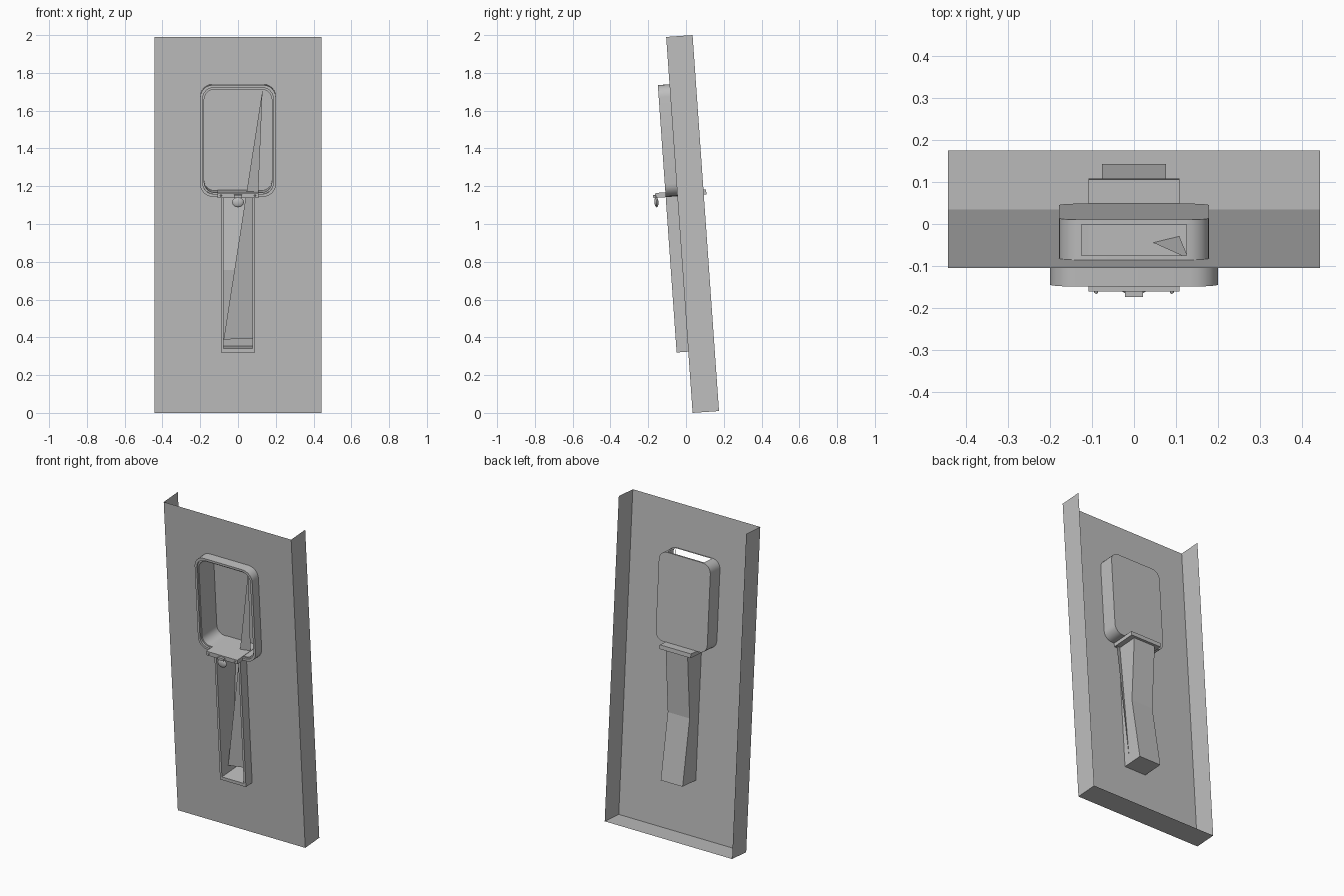
import bpy, bmesh, math
from mathutils import Matrix

cube = bpy.data.objects.get("Cube")
if cube:
    bpy.data.objects.remove(cube, do_unlink=True)

grey = bpy.data.materials.new("plain grey")
grey.use_nodes = True
grey.diffuse_color = (0.52, 0.52, 0.52, 1)
grey.node_tree.nodes["Principled BSDF"].inputs["Base Color"].default_value = grey.diffuse_color

# Everything is built upright (x, depth, height) and leaned forward at the end
LEAN = Matrix.Translation((0, 0.035, 0)) @ Matrix.Rotation(math.radians(4.02), 4, 'X')
HALF, HEIGHT, DEPTH = 0.443, 1.995, 0.14
RIM = -0.062


def finish(name, bm, smooth=False, normals=True):
    if normals:
        bmesh.ops.recalc_face_normals(bm, faces=bm.faces)
    mesh = bpy.data.meshes.new(name)
    bm.to_mesh(mesh)
    bm.free()
    obj = bpy.data.objects.new(name, mesh)
    bpy.context.collection.objects.link(obj)
    mesh.materials.append(grey)
    obj.matrix_world = LEAN
    if smooth:
        bpy.ops.object.select_all(action='DESELECT')
        obj.select_set(True)
        bpy.context.view_layer.objects.active = obj
        bpy.ops.object.shade_smooth_by_angle(angle=math.radians(35))
    return obj


def rounded(w, low, high, r, steps=6):
    """Rounded rectangle, starting at the left end of its bottom edge."""
    pts = []
    corners = [(w - r, low + r), (w - r, high - r), (r - w, high - r), (r - w, low + r)]
    for i, (cx, cz) in enumerate(corners):
        for s in range(steps + 1):
            a = math.pi / 2 * (i - 1 + s / steps)
            pts.append((cx + r * math.cos(a), cz + r * math.sin(a)))
    return pts[-1:] + pts[:-1]


def waisted(w, low, high):
    """Rectangle with an extra point halfway up each side."""
    mid = (low + high) / 2
    return [(-w, low), (w, low), (w, mid), (w, high), (-w, high), (-w, mid)]


def loft(bm, stations):
    """Join outlines placed at depths and close the last one with strips."""
    rings = []
    for outline, depth in stations:
        rings.append([bm.verts.new((x, depth(z) if callable(depth) else depth, z))
                      for x, z in outline])
    n = len(rings[0])
    for a, b in zip(rings, rings[1:]):
        for i in range(n):
            j = (i + 1) % n
            bm.faces.new((a[i], a[j], b[j], b[i]))
    last = rings[-1]
    for k in range(n // 2 - 1):
        bm.faces.new((last[(n - k) % n], last[k + 1], last[k + 2], last[n - k - 1]))


def box(name, x, y, z, half_x, half_y, half_z):
    bm = bmesh.new()
    bmesh.ops.create_cube(bm, size=2, matrix=Matrix.Translation((x, y, z))
                          @ Matrix.Diagonal((half_x, half_y, half_z, 1)))
    return finish(name, bm)


# Outlines of the window and of the lower channel
window_outer = rounded(0.2, 1.152, 1.744, 0.065)
window_lip = rounded(0.186, 1.166, 1.73, 0.056)
window_inner = rounded(0.179, 1.173, 1.72, 0.054)
channel_outer = waisted(0.09, 0.325, 1.16)
channel_inner = waisted(0.076, 0.345, 1.158)

# Front sheet with the two openings
bm = bmesh.new()
sheet = [(-HALF, 0), (HALF, 0), (HALF, HEIGHT), (-HALF, HEIGHT)]
for loop in (sheet, window_inner, channel_inner):
    vs = [bm.verts.new((x, 0, z)) for x, z in loop]
    for a, b in zip(vs, vs[1:] + vs[:1]):
        bm.edges.new((a, b))
bmesh.ops.triangle_fill(bm, use_beauty=True, edges=bm.edges[:], normal=(0, -1, 0))
finish("front_sheet", bm)

# Side and bottom flanges; the top stays open
bm = bmesh.new()
path = [(-HALF, HEIGHT), (-HALF, 0), (HALF, 0), (HALF, HEIGHT)]
front = [bm.verts.new((x, 0, z)) for x, z in path]
back = [bm.verts.new((x, DEPTH, z)) for x, z in path]
for i in range(3):
    bm.faces.new((front[i], front[i + 1], back[i + 1], back[i]))
finish("edge_flanges", bm)

# Window surround and its recess, with a slot in the top wall
bm = bmesh.new()
loft(bm, [(window_outer, 0), (window_outer, RIM), (window_lip, RIM), (window_lip, RIM + 0.012),
          (window_inner, RIM + 0.012), (window_inner, 0.01), (window_inner, 0.085),
          (window_inner, 0.096)])
slot = [f for f in bm.faces if abs(f.calc_center_median().x) < 0.01
        and f.calc_center_median().z > 1.7 and 0.04 < f.calc_center_median().y < 0.06]
bmesh.ops.delete(bm, geom=slot, context='FACES')
finish("window_recess", bm, smooth=True)

# Lower channel, shallower halfway up
bm = bmesh.new()
waist = 0.75


def channel_depth(z):
    return 0.09 + (0.05 if z > waist else 0.042) * min(1, abs(z - waist) / 0.4)


loft(bm, [(channel_outer, 0), (channel_outer, RIM), (channel_inner, RIM),
          (channel_inner, channel_depth)])
finish("lower_channel", bm)

# Slanted web across both openings
bm = bmesh.new()
corners = [(0.13, 0.003, 1.718), (-0.076, 0.003, 0.39), (0.076, 0.04, 0.39)]
bm.faces.new([bm.verts.new(c) for c in corners])
finish("slanted_web", bm)

# Shelf between window and channel, in two halves
for side, label in ((1, "left"), (-1, "right")):
    box("shelf_" + label, side * 0.054, 0.02, 1.162, 0.054, 0.134, 0.013)
    bm = bmesh.new()
    bmesh.ops.create_uvsphere(bm, u_segments=10, v_segments=6, radius=0.005,
                              matrix=Matrix.Translation((side * 0.09, -0.115, 1.162)))
    finish("rivet_" + label, bm, smooth=True)

# Hanging knob under the shelf front
box("knob_bracket", 0, -0.116, 1.158, 0.022, 0.012, 0.008)
bm = bmesh.new()
bmesh.ops.create_uvsphere(bm, u_segments=16, v_segments=10, radius=1,
                          matrix=Matrix.Translation((0, -0.113, 1.126))
                          @ Matrix.Diagonal((0.031, 0.011, 0.027, 1)))
finish("hanging_knob", bm, smooth=True)
